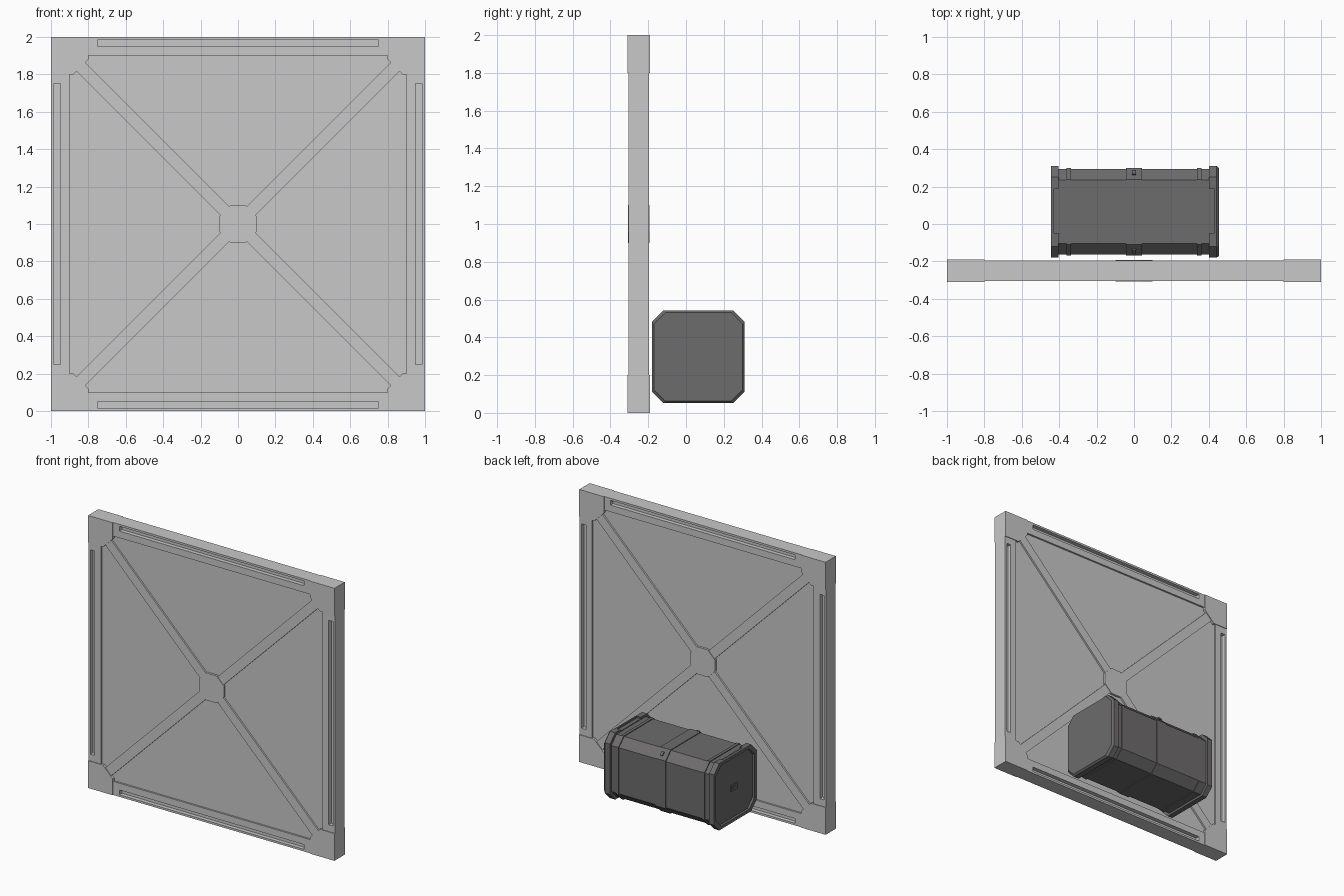
import bpy, bmesh, math
from mathutils import Matrix, Vector

if "Cube" in bpy.data.objects:
    bpy.data.objects.remove(bpy.data.objects["Cube"])


def material(name, col):
    m = bpy.data.materials.new(name)
    m.diffuse_color = (*col, 1)
    m.use_nodes = True
    m.node_tree.nodes["Principled BSDF"].inputs["Base Color"].default_value = m.diffuse_color
    return m


LIGHT = material("light grey", (0.58, 0.58, 0.58))
DARK = material("dark grey", (0.155, 0.15, 0.15))
PY = -0.25                 # panel mid plane
BY, BZ = 0.065, 0.297      # crate axis


def finish(name, bm, mat):
    bmesh.ops.recalc_face_normals(bm, faces=bm.faces)
    me = bpy.data.meshes.new(name)
    bm.to_mesh(me)
    bm.free()
    me.materials.append(mat)
    ob = bpy.data.objects.new(name, me)
    bpy.context.collection.objects.link(ob)
    return ob


def box(name, centre, size, mat, rot=None):
    bm = bmesh.new()
    bmesh.ops.create_cube(bm, size=1)
    m = Matrix.Translation(centre)
    if rot is not None:
        m = m @ rot
    bmesh.ops.transform(bm, verts=bm.verts, matrix=m @ Matrix.Diagonal((*size, 1)))
    return finish(name, bm, mat)


def plate(name, pts, half, mat):
    """Outline in x, z extruded through the panel thickness."""
    bm = bmesh.new()
    a = [bm.verts.new((x, PY - half, z)) for x, z in pts]
    b = [bm.verts.new((x, PY + half, z)) for x, z in pts]
    bm.faces.new(a)
    bm.faces.new(b)
    for i in range(len(a)):
        j = (i + 1) % len(a)
        bm.faces.new((a[i], a[j], b[j], b[i]))
    return finish(name, bm, mat)


def loft(name, stations, mat, cut=0.06):
    """Chamfered square rings (x, half size) joined along x."""
    bm = bmesh.new()
    rings = []
    for x, h in stations:
        c = h - cut
        pts = [(h, -c), (h, c), (c, h), (-c, h), (-h, c), (-h, -c), (-c, -h), (c, -h)]
        rings.append([bm.verts.new((x, BY + y, BZ + z)) for y, z in pts])
    for a, b in zip(rings, rings[1:]):
        for i in range(8):
            j = (i + 1) % 8
            bm.faces.new((a[i], a[j], b[j], b[i]))
    bm.faces.new(rings[0])
    bm.faces.new(rings[-1])
    return finish(name, bm, mat)


def cut(ob, cutter):
    mod = ob.modifiers.new("cut", "BOOLEAN")
    mod.operation = "DIFFERENCE"
    mod.solver = "EXACT"
    mod.object = cutter
    cutter.hide_render = True
    cutter.hide_set(True)


# Panel core with raised edge bars, each slotted front and back
box("panel_core", (0, PY, 1), (1.86, 0.084, 1.86), LIGHT)
for k, name in enumerate(("top", "left", "bottom", "right")):
    rot = Matrix.Rotation(k * math.pi / 2, 4, "Y").inverted()

    def at(r, y):
        return rot @ Vector((0, 0, r)) + Vector((0, y, 1))

    bar = box(name + "_edge_bar", at(0.95, PY), (1.6, 0.11, 0.1), LIGHT, rot)
    for s in (-1, 1):
        cut(bar, box(name + "_slot_cutter", at(0.9675, PY + s * 0.055),
                     (1.5, 0.06, 0.035), LIGHT, rot))

# Corner gussets
for sx in (-1, 1):
    for sz in (-1, 1):
        pts = [(1, 1), (1, 0.8), (0.88, 0.8), (0.8, 0.88), (0.8, 1)]
        plate("corner_gusset", [(sx * x, 1 + sz * z) for x, z in pts], 0.06, LIGHT)

# Diagonal ribs and central boss
for i, a in enumerate((45, -45)):
    box("diagonal_rib", (0, PY, 1), (2.42, 0.108 + 0.001 * i, 0.068), LIGHT,
        Matrix.Rotation(math.radians(a), 4, "Y"))
R = 0.1 / math.cos(math.pi / 8)
plate("central_boss", [(R * math.cos((i + 0.5) * math.pi / 4),
                        1 + R * math.sin((i + 0.5) * math.pi / 4)) for i in range(8)],
      0.058, LIGHT)

# Crate body with raised bands
loft("crate_body", [(-0.42, 0.229), (0.42, 0.229)], DARK)
loft("centre_band", [(-0.043, 0.234), (0.043, 0.234)], DARK)
for s in (-1, 1):
    loft("side_band", [(s * 0.36, 0.234), (s * 0.338, 0.234)], DARK)

# End caps: recessed face on one end, bevelled on the other
left_cap = loft("left_cap", [(-0.405, 0.235), (-0.405, 0.245), (-0.445, 0.245),
                             (-0.445, 0.222), (-0.433, 0.218)], DARK)
right_cap = loft("right_cap", [(0.40, 0.235), (0.40, 0.245), (0.442, 0.245),
                               (0.455, 0.234)], DARK)
# Finger notches in the cap tops
for cap, x in ((left_cap, -0.41), (right_cap, 0.414)):
    cut(cap, box("notch_cutter", (x, BY + 0.005, BZ + 0.245), (0.034, 0.235, 0.022), DARK))

# Small latches on the centre band and end plate
for y in (BY - 0.21, BY + 0.21):
    box("band_latch", (0, y, BZ + 0.21), (0.02, 0.028, 0.008), DARK,
        Matrix.Rotation(math.radians(-45 if y > BY else 45), 4, "X"))
box("end_latch_plate", (-0.435, BY, BZ), (0.008, 0.07, 0.045), DARK)
box("end_latch_bar", (-0.439, BY, BZ), (0.008, 0.035, 0.02), DARK)
